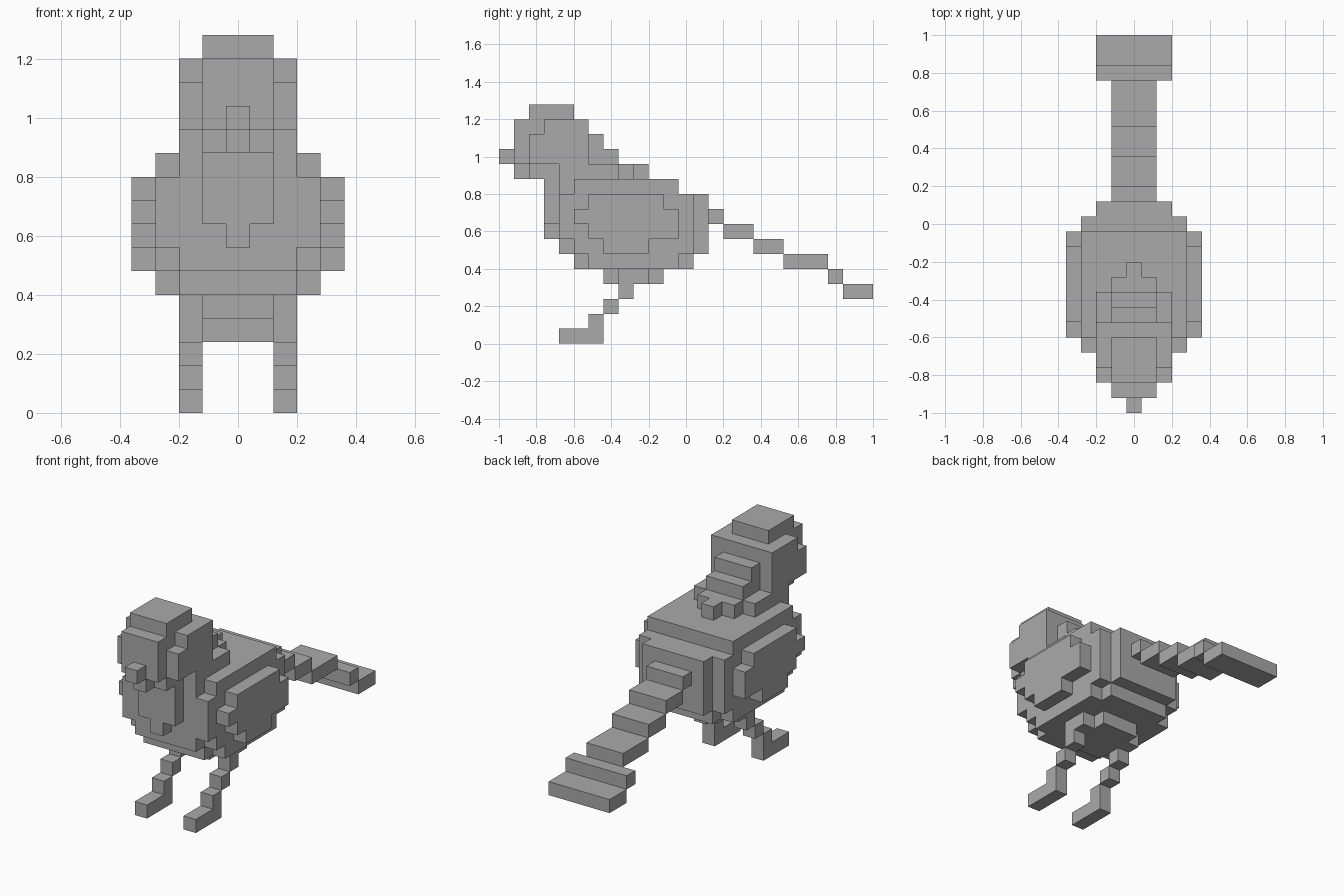
import bpy, bmesh, math

if "Cube" in bpy.data.objects:
    bpy.data.objects.remove(bpy.data.objects["Cube"])

S = 0.08  # edge of one cube

grey = bpy.data.materials.new("grey")
grey.diffuse_color = (0.4, 0.4, 0.4, 1)
grey.use_nodes = True
grey.node_tree.nodes["Principled BSDF"].inputs["Base Color"].default_value = grey.diffuse_color


def rows(xs, spec):
    """Cells for columns xs; spec rows are (z, first y, end y)."""
    return {(x, y, z) for x in xs for z, a, b in spec for y in range(a, b)}


def span(n):
    return range(-n, n + 1)


def sides(n):
    return (-n, n)


parts = {}

# Head: narrow core, wider cheeks, stepped nape
parts["head"] = (
    rows(span(1), [(15, 2, 5), (14, 1, 6), (13, 1, 7), (12, 1, 8), (11, 2, 9)])
    | rows(sides(2), [(14, 3, 6), (13, 2, 6), (12, 2, 6), (11, 4, 8)])
    | rows([0], [(11, 1, 10)]))

# Beak
parts["beak"] = rows([0], [(12, 0, 1)])

# Body: core, flanks and belly
parts["body"] = (
    rows(span(2), [(10, 4, 12), (9, 4, 14), (8, 4, 14), (7, 4, 14),
                   (6, 4, 14), (5, 5, 13)])
    | rows(sides(3), [(10, 5, 12), (9, 4, 13), (8, 4, 13), (7, 4, 13),
                      (6, 5, 13), (5, 6, 12)])
    | rows(span(1), [(4, 7, 11)]))

# Breast plate
parts["breast"] = (rows(span(1), [(10, 3, 4), (9, 3, 4), (8, 3, 4)])
                   | rows([0], [(7, 3, 4)]))

# Wings
wing = [(9, 6, 11), (8, 5, 12), (7, 6, 12), (6, 7, 10)]
parts["right_wing"] = rows([4], wing)
parts["left_wing"] = rows([-4], wing)

# Legs stepping forward to the feet
leg = [(4, 8, 10), (3, 8, 9), (2, 7, 8), (1, 6, 7), (0, 4, 7)]
parts["right_leg"] = rows([2], leg)
parts["left_leg"] = rows([-2], leg)

# Tail stepping down to a wide tip
parts["tail"] = (rows(span(1), [(8, 14, 15), (7, 15, 17), (6, 17, 19), (5, 19, 22)])
                 | rows(span(2), [(4, 22, 23), (3, 23, 25)]))

occupied = set().union(*parts.values())


def build(name, cells):
    """Outer skin of the cubes, with coplanar faces merged."""
    bm = bmesh.new()
    verts = {}

    def vert(p):
        if p not in verts:
            verts[p] = bm.verts.new((p[0] * S, -1 + p[1] * S, p[2] * S))
        return verts[p]

    for c in sorted(cells):
        for axis in range(3):
            for d in (-1, 1):
                n = list(c)
                n[axis] += d
                if tuple(n) in occupied:
                    continue
                u, v = (axis + 1) % 3, (axis + 2) % 3
                loop = []
                for a, b in ((0, 0), (1, 0), (1, 1), (0, 1)):
                    p = [c[0] - 0.5, c[1], c[2]]
                    p[axis] += d > 0
                    p[u] += a
                    p[v] += b
                    loop.append(vert(tuple(p)))
                bm.faces.new(loop if d > 0 else loop[::-1])
    bmesh.ops.dissolve_limit(bm, angle_limit=math.radians(1),
                             verts=bm.verts[:], edges=bm.edges[:])
    mesh = bpy.data.meshes.new(name)
    bm.to_mesh(mesh)
    bm.free()
    mesh.materials.append(grey)
    bpy.context.collection.objects.link(bpy.data.objects.new(name, mesh))


for part, cells in parts.items():
    build(part, cells)
